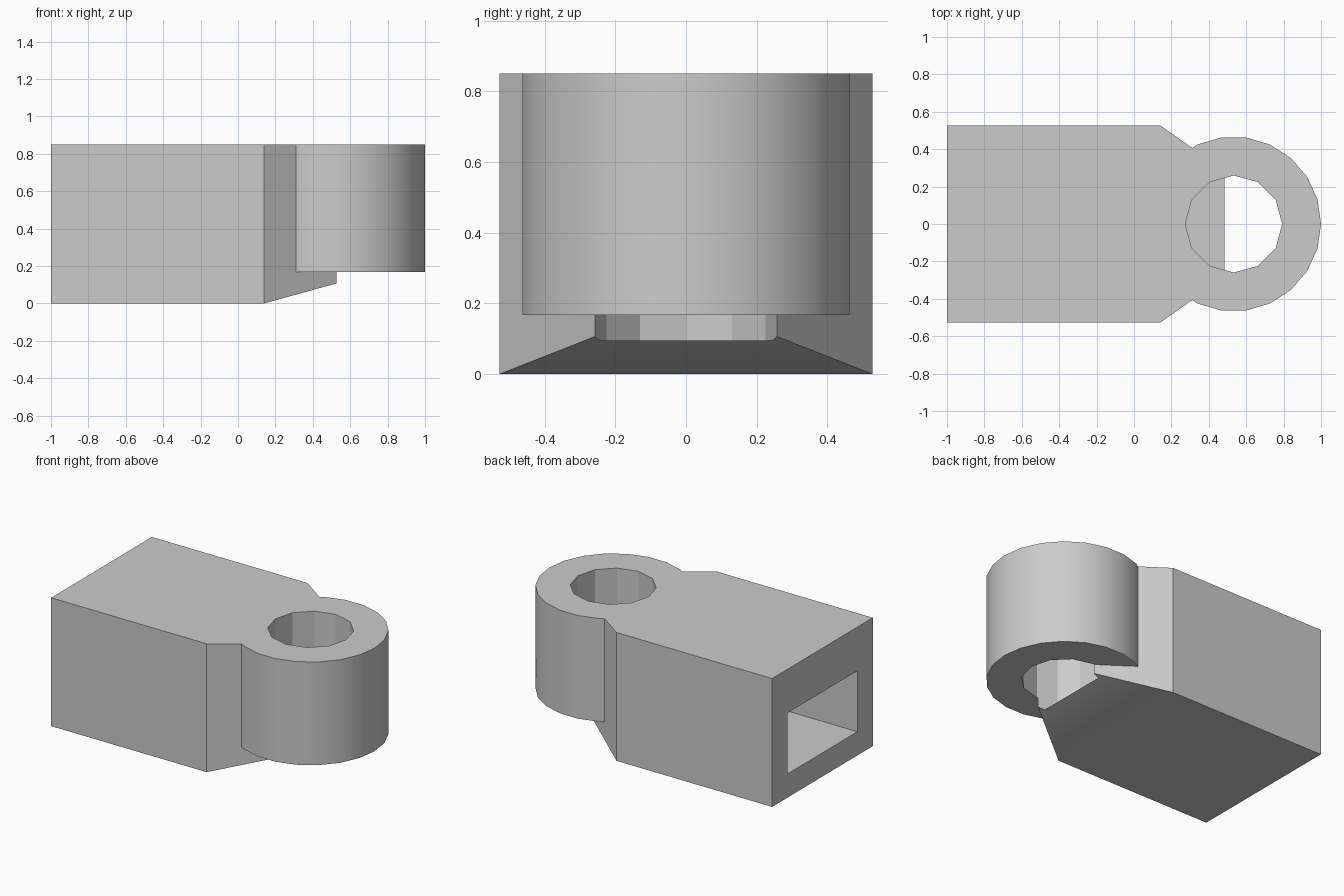
import bpy, bmesh, math

old = bpy.data.objects.get("Cube")
if old:
    bpy.data.objects.remove(old, do_unlink=True)

TOP = 0.85
EYE_X = 0.533

grey = bpy.data.materials.new("plain grey")
grey.use_nodes = True
colour = (0.6, 0.6, 0.6, 1)
grey.diffuse_color = colour
grey.node_tree.nodes["Principled BSDF"].inputs["Base Color"].default_value = colour


def loft(name, sections):
    """Solid skinned through closed loops of points with equal counts."""
    bm = bmesh.new()
    loops = [[bm.verts.new(p) for p in s] for s in sections]
    n = len(loops[0])
    for a, b in zip(loops, loops[1:]):
        for i in range(n):
            j = (i + 1) % n
            bm.faces.new((a[i], a[j], b[j], b[i]))
    bm.faces.new(loops[0])
    bm.faces.new(loops[-1])
    bmesh.ops.recalc_face_normals(bm, faces=bm.faces)
    mesh = bpy.data.meshes.new(name)
    bm.to_mesh(mesh)
    bm.free()
    mesh.materials.append(grey)
    obj = bpy.data.objects.new(name, mesh)
    bpy.context.collection.objects.link(obj)
    return obj


def block(x, half, low, high):
    """Rectangular cross-section at x."""
    return [(x, -half, low), (x, half, low), (x, half, high), (x, -half, high)]


def disc(radius, sides, z):
    return [(EYE_X + radius * math.cos(2 * math.pi * i / sides),
             radius * math.sin(2 * math.pi * i / sides), z) for i in range(sides)]


def combine(target, tool, operation):
    mod = target.modifiers.new(operation.lower(), 'BOOLEAN')
    mod.operation = operation
    mod.solver = 'EXACT'
    mod.object = tool
    bpy.context.view_layer.objects.active = target
    bpy.ops.object.modifier_apply(modifier=mod.name)
    bpy.data.objects.remove(tool, do_unlink=True)


# Block body with a neck that narrows and rises underneath
body = loft("socket_block", [block(-1, 0.527, 0, TOP), block(0.14, 0.527, 0, TOP),
                             block(0.60, 0.205, 0.127, TOP)])

# Round eye at the end of the neck
ring = loft("eye_ring", [disc(0.467, 22, 0.167), disc(0.467, 22, TOP)])
combine(body, ring, 'UNION')

# Eye hole, stopping just above the sloping underside of the neck
hole = loft("eye_hole", [disc(0.259, 12, 0.095), disc(0.259, 12, 1)])
combine(body, hole, 'DIFFERENCE')

# Rectangular socket in the end of the block
socket = loft("end_socket", [block(-1.1, 0.365, 0.157, 0.56), block(0, 0.365, 0.157, 0.56)])
combine(body, socket, 'DIFFERENCE')

# Smooth the outer curve, keep corners and hole facets crisp
bpy.ops.object.select_all(action='DESELECT')
body.select_set(True)
bpy.context.view_layer.objects.active = body
bpy.ops.object.shade_smooth_by_angle(angle=math.radians(28))
